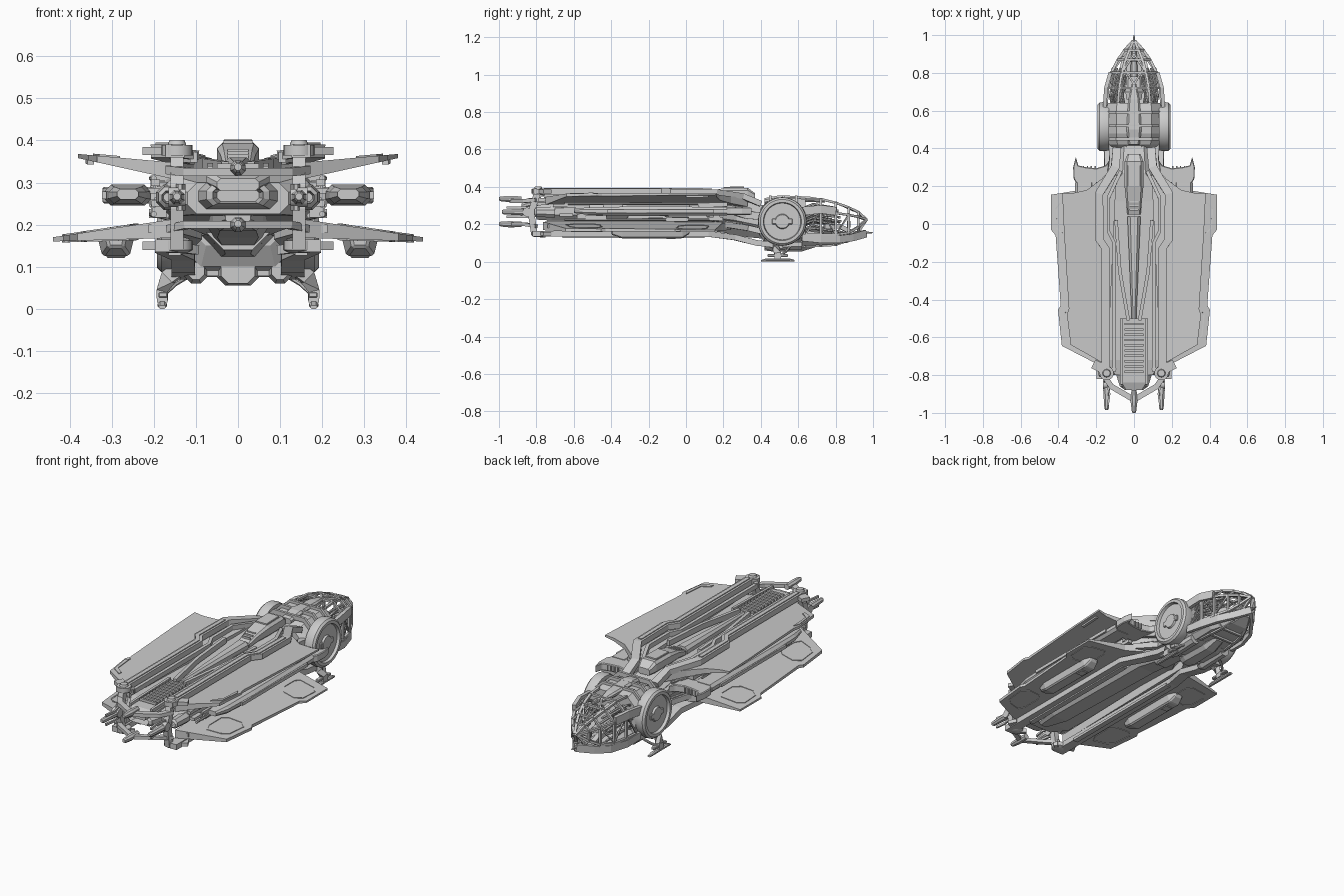
import bpy, bmesh, math, random
from mathutils import Vector
random.seed(4)

def make(name, verts, faces, mirror=False, bevel=0.0, smooth=False):
    me = bpy.data.meshes.new(name)
    me.from_pydata([tuple(v) for v in verts], [], faces)
    bm = bmesh.new(); bm.from_mesh(me)
    bmesh.ops.recalc_face_normals(bm, faces=bm.faces)
    bm.to_mesh(me); bm.free()
    ob = bpy.data.objects.new(name, me)
    bpy.context.collection.objects.link(ob)
    if bevel:
        b = ob.modifiers.new("bevel", 'BEVEL'); b.width = bevel; b.segments = 1
    if mirror:
        ob.modifiers.new("mirror", 'MIRROR').use_clip = False
    if smooth:
        bpy.context.view_layer.objects.active = ob
        ob.select_set(True)
        bpy.ops.object.shade_smooth_by_angle(angle=math.radians(35))
        ob.select_set(False)
    return ob

def skin(rings, closed=False):
    """Faces joining equal rings of points."""
    n, m = len(rings[0]), len(rings)
    f = [(i*n+j, i*n+(j+1) % n, ((i+1) % m)*n+(j+1) % n, ((i+1) % m)*n+j)
         for i in range(m if closed else m-1) for j in range(n)]
    if not closed:
        f += [tuple(range(n)), tuple(range((m-1)*n, m*n))]
    return [v for r in rings for v in r], f

def octo(y, w, z0, z1, c, cx=0):
    """Chamfered rectangle section facing y."""
    return [(cx+x, y, z) for x, z in ((-w+c, z0), (w-c, z0), (w, z0+c), (w, z1-c),
                                      (w-c, z1), (-w+c, z1), (-w, z1-c), (-w, z0+c))]

def loft(name, secs, cx=0, mirror=False, ch=0.3):
    v, f = skin([octo(y, w, a, b, ch*min(2*w, b-a), cx) for y, w, a, b in secs])
    return make(name, v, f, mirror)

def bar(name, pts, w, h=None, n=4, mirror=False, closed=False):
    """Sweep a box (n=4) or round section along a path."""
    h = h or w
    P = [Vector(p) for p in pts]; m = len(P); rings = []
    k = math.sqrt(2) if n == 4 else 1
    upright = closed and all(abs(p.y-P[0].y) < 1e-4 for p in P)
    for i in range(m):
        t = P[(i+1) % m]-P[i-1] if closed else P[min(i+1, m-1)]-P[max(i-1, 0)]
        t.normalize()
        up = Vector((0, 1, 0)) if upright or abs(t.z) > .9 else Vector((0, 0, 1))
        s = t.cross(up).normalized(); u = s.cross(t)
        rings.append([P[i]+s*(w/2*k*math.cos(a))+u*(h/2*k*math.sin(a))
                      for a in [2*math.pi*(j+.5)/n for j in range(n)]])
    v, f = skin(rings, closed)
    return make(name, v, f, mirror, smooth=n > 4)

def lathe(name, prof, c, axis, n=40, mirror=False):
    rings = []
    for d, r in prof:
        ring = []
        for j in range(n):
            a = 2*math.pi*j/n; p, q = r*math.cos(a), r*math.sin(a)
            ring.append((c[0]+d, c[1]+p, c[2]+q) if axis == 'x' else (c[0]+p, c[1]+q, c[2]+d))
        rings.append(ring)
    v, f = skin(rings)
    return make(name, v, f, mirror, smooth=True)

def box(name, c, s, mirror=False, bevel=0.0):
    v = [(c[0]+s[0]*x/2, c[1]+s[1]*y/2, c[2]+s[2]*z/2) for z in (-1, 1)
         for x, y in ((-1, -1), (1, -1), (1, 1), (-1, 1))]
    return make(name, v, skin([v[:4], v[4:]])[1], mirror, bevel)

def plate(name, outline, top, bot, bevel=0.0):
    v, f = skin([[(x, y, bot(x)) for x, y in outline], [(x, y, top(x)) for x, y in outline]])
    return make(name, v, f, True, bevel)

# Wings: lower pair droops, upper pair rises
low_t = lambda x: .170+(.44-x)*.15
low_b = lambda x: .160+(.44-x)*.03
up_t = lambda x: .368-(.38-x)*.09
up_b = lambda x: .358-(.38-x)*.22
lower = [(.13, .24), (.22, .19), (.44, .155), (.44, -.03), (.415, -.06), (.388, -.43),
         (.402, -.455), (.382, -.645), (.15, -.765)]
upper = [(.09, .33), (.17, .24), (.25, .18), (.33, .162), (.38, .165), (.37, -.05), (.345, -.45),
         (.355, -.48), (.335, -.64), (.14, -.75)]
plate("lower_wing", lower, low_t, low_b)
plate("upper_wing", upper, up_t, up_b)
# Outlined hatches on the lower wings, edge strips on the upper
for nm, o in (("front", [(.30, .12), (.39, .11), (.415, .08), (.41, -.02), (.38, -.05), (.31, -.04), (.28, 0), (.28, .09)]),
              ("rear", [(.27, -.46), (.34, -.45), (.37, -.48), (.36, -.59), (.33, -.62), (.26, -.64), (.24, -.60), (.24, -.49)])):
    for fn in (low_t, low_b):
        bar(nm+"_wing_hatch", [(x, y, fn(x)) for x, y in o], .007, .006, mirror=True, closed=True)
plate("upper_wing_panel", [(.33, -.47), (.345, -.50), (.33, -.61), (.28, -.64), (.28, -.62), (.32, -.59)],
      lambda x: up_t(x)+.004, up_b)
bar("upper_wing_tip_hinge", [(.355, .12, .352), (.35, .0, .35)], .015, .014, mirror=True)

# Long booms: upper and lower, bending in to the neck
bar("upper_boom", [(.15, -.82, .375), (.15, -.13, .375), (.185, -.08, .375), (.185, .16, .372),
                   (.10, .30, .35), (.09, .40, .31)], .045, .03, mirror=True)
bar("upper_boom_cap", [(.15, -.76, .391), (.15, -.14, .391), (.185, -.09, .391), (.185, .14, .388)], .022, .008, mirror=True)
bar("upper_boom_inner_rail", [(.105, -.78, .36), (.105, -.1, .36), (.135, -.04, .36), (.135, .14, .36),
                              (.07, .28, .345)], .018, .025, mirror=True)
bar("lower_boom", [(.17, -.82, .15), (.17, .12, .148), (.13, .26, .13), (.13, .38, .10), (.13, .52, .085)],
    .055, .03, mirror=True)
bar("lower_boom_skid", [(.15, -.66, .134), (.15, .1, .134)], .03, .014, mirror=True)
bar("boom_stringer", [(.20, -.74, .19), (.20, .16, .19)], .025, .02, mirror=True)
# Rear cross frame with hubs, struts and prongs
lathe("upper_hub", [(0, .02), (0, .037), (.025, .037), (.025, .022), (.037, .018)], (.145, -.79, .364), 'z', 20, True)
lathe("lower_hub", [(0, .022), (.008, .037), (.03, .037), (.03, .02)], (.145, -.79, .132), 'z', 20, True)
bar("rear_strut", [(.145, -.79, .38), (.145, -.82, .29), (.145, -.825, .24), (.145, -.81, .145)], .03, .035, mirror=True)
for z in (.375, .15):
    bar("hub_outrigger", [(.14, -.78, z), (.215, -.74, z)], .05, .02, mirror=True)
    bar("hub_lower_arm", [(.145, -.8, z-.005), (.10, -.76, z-.01)], .022, mirror=True)
bar("rear_tail_v", [(.16, -.80, .33), (.12, -.86, .325), (0, -.93, .325)], .03, .02, mirror=True)
bar("rear_low_v", [(.16, -.80, .19), (.12, -.86, .2), (0, -.93, .2)], .025, .018, mirror=True)
for x, z, y0, y1 in ((.145, .265, -.82, -.985), (0, .335, -.88, -1.0), (0, .2, -.88, -1.0)):
    loft("rear_prong", [(y0, .014, z-.014, z+.014), (y0-.06, .018, z-.017, z+.017),
                        (y1+.01, .012, z-.012, z+.014), (y1, .008, z-.006, z+.01)], x, x > 0)
for z in (.24, .29):
    bar("strut_fork", [(.145, -.82, z), (.13, -.9, z), (.138, -.96, z)], .01, .012, mirror=True)
lathe("strut_roller", [(-.02, .015), (-.02, .024), (.02, .024), (.02, .015)], (.145, -.85, .265), 'x', 14, True)

# Central hull and rear nozzle stack
loft("main_hull", [(-.80, .12, .225, .30), (-.72, .18, .22, .315), (-.2, .19, .22, .32), (.12, .19, .205, .325),
                   (.27, .11, .17, .335), (.42, .10, .14, .30)])
loft("rear_nozzle", [(-.78, .10, .235, .30), (-.86, .075, .245, .295), (-.87, .06, .25, .29), (-.82, .05, .255, .285)])
loft("side_exhaust", [(-.70, .03, .235, .295), (-.80, .024, .24, .29), (-.81, .016, .25, .28), (-.77, .012, .255, .275)],
     .165, True)
loft("belly_keel", [(-.74, .03, .20, .24), (-.6, .06, .185, .24), (.1, .07, .17, .24), (.3, .05, .14, .2)])
# Dorsal details: tapering spine, V rails, louvre bay
loft("dorsal_spine", [(.04, .035, .31, .36), (-.5, .012, .31, .345)])
bar("dorsal_v_rail", [(.095, .02, .345), (.075, -.25, .342), (.03, -.51, .335)], .018, .03, mirror=True)
loft("louvre_bay", [(-.5, .07, .30, .335), (-.84, .075, .29, .325), (-.88, .05, .28, .31)])
bar("louvre_frame", [(.066, -.5, .338), (.066, -.85, .33)], .014, .018, mirror=True)
for i in range(10):
    box("louvre", (0, -.53-i*.028, .338), (.10, .012, .014))
# Top sensor box
loft("dorsal_box", [(.37, .035, .33, .365), (.33, .05, .33, .395), (.2, .05, .33, .393), (.12, .042, .33, .375),
                    (.05, .035, .32, .35)], ch=.2)
loft("dorsal_box_lid", [(.31, .035, .39, .402), (.2, .035, .39, .40)], ch=.2)
for i in range(3):
    box("box_vent", (0, .075+i*.022, .362+i*.006), (.05, .008, .012))

# Mid side pods with horned open intakes
v, f = skin([[(x, y, z) for x, y in ((.13, .34), (.15, .31), (.2, .295), (.25, .30), (.295, .31), (.308, .355),
                                     (.322, .30), (.32, .24), (.295, .2), (.26, .18), (.15, .15))] for z in (.25, .29)])
make("intake_scoop", v, f, True, .004)
loft("side_pod", [(.22, .05, .247, .293), (-.3, .055, .245, .295), (-.52, .045, .25, .29), (-.6, .025, .26, .285)],
     .262, True)
bar("side_pod_rail", [(.318, .15, .27), (.318, -.42, .27)], .01, .018, mirror=True)
for i in range(5):
    box("intake_fin", (.205+i*.021, .297, .27), (.006, .02, .03), True)
# Underwing stores: tapered tubs
rings = [[(.29+w*a, y, z) for a, z in ((-1, .175), (1, .175), (.72, zb), (-.72, zb))]
         for y, w, zb in ((.02, .03, .15), (-.02, .045, .125), (-.34, .045, .125), (-.4, .025, .145))]
make("underwing_pod", *skin(rings), mirror=True, bevel=.006)
box("pod_latch", (.29, -.08, .126), (.045, .05, .01), True, .003)

# Surface machinery along the hull flanks
for i in range(36):
    y = random.uniform(-.68, .18)
    box("hull_machinery", (random.uniform(.175, .2), y, random.uniform(.225, .315)),
        (random.uniform(.02, .04), random.uniform(.03, .12), random.uniform(.01, .025)), True)
for z in (.225, .31):
    bar("hull_conduit", [(.2, -.65, z), (.205, -.2, z), (.2, .12, z), (.12, .3, z-.02)], .014, n=8, mirror=True)

# Neck
loft("neck_core", [(.22, .085, .14, .34), (.34, .075, .13, .31), (.45, .10, .12, .30)])
bar("neck_strut", [(.15, .2, .29), (.115, .32, .25), (.12, .45, .24)], .03, .04, mirror=True)
bar("neck_side_strut", [(.17, .2, .2), (.10, .33, .18), (.13, .46, .15)], .03, .03, mirror=True)

# Cockpit drum and big side wheels
loft("cockpit_drum", [(.39, .10, .15, .27), (.42, .13, .10, .31), (.48, .145, .075, .335), (.6, .145, .075, .34),
                      (.64, .14, .085, .33)], ch=.2)
for y in (.45, .52, .59):
    bar("drum_band", octo(y, .152, .09, .342, .06), .025, .014, closed=True)
lathe("side_wheel", [(0, .10), (0, .125), (.03, .13), (.05, .128), (.06, .118), (.06, .102), (.045, .098), (.045, .04),
                     (.055, .036), (.055, .01)], (.132, .515, .215), 'x', 48, True)
box("wheel_center_bar", (.18, .515, .215), (.012, .11, .03), True, .003)
loft("roof_ridge", [(.42, .03, .31, .34), (.5, .04, .32, .355), (.66, .03, .32, .348), (.74, .012, .315, .335)])
loft("belly_block", [(.42, .04, .06, .12), (.46, .05, .055, .12), (.62, .045, .055, .12), (.7, .03, .08, .12)])
loft("side_belly_block", [(.42, .02, .07, .11), (.45, .028, .06, .12), (.62, .028, .065, .12)], .10, True)

# Glassless cage of ribs and longerons
ribs = [(.64, .145, .085, .335, .06), (.72, .138, .085, .335, .06), (.80, .12, .09, .315, .055),
        (.87, .085, .115, .29, .04), (.92, .05, .16, .265, .025)]
R = [octo(*r) for r in ribs]
for r in R[1:]:
    bar("cage_rib", r, .013, .013, closed=True)
for j in range(8):
    bar("cage_longeron", [r[j] for r in R]+[(R[-1][j][0]*.2, .965, .225)], .014, .012)
bar("cage_brace", [R[0][2], R[1][3], R[2][2], R[3][3]], .009, mirror=True)
bar("roof_brace", [(0, .74, .33), (.05, .82, .308), (0, .9, .272)], .01, mirror=True)
bar("cage_side_fairing", [(.155, .62, .27), (.148, .72, .28), (.125, .80, .27)], .02, .045, mirror=True)
bar("cage_low_fairing", [(.15, .62, .13), (.14, .72, .12), (.11, .82, .12), (.06, .89, .13), (0, .96, .15)], .018, .04, mirror=True)
# Cabin interior
loft("cabin_floor", [(.62, .125, .085, .17), (.75, .115, .09, .15), (.86, .06, .10, .14), (.92, .025, .13, .15)])
loft("pilot_seat", [(.66, .04, .15, .28), (.70, .045, .15, .27), (.72, .045, .15, .19), (.78, .04, .15, .185)])
bar("control_console", [(.05, .88, .16), (.06, .82, .19), (.08, .74, .19)], .03, .025, mirror=True)
box("front_display", (0, .87, .2), (.06, .02, .04), bevel=.005)
for i in range(18):
    x, z = random.uniform(.04, .125), random.uniform(.15, .29)
    bar("cabin_pipe", [(x, .63, z), (x+.01, .68, z+.02), (x*.85, random.uniform(.72, .84), z)], .013, n=6, mirror=True)
# Nose lance
loft("nose_lance", [(.76, .02, .135, .165), (.88, .016, .145, .165), (.98, .006, .15, .16), (1.0, .003, .153, .157)])

# Landing gear
bar("gear_leg", [(.12, .47, .11), (.165, .48, .075), (.18, .49, .045), (.18, .49, .015)], .026, .035, mirror=True)
bar("gear_brace", [(.10, .56, .09), (.15, .54, .06), (.178, .51, .035)], .014, n=8, mirror=True)
box("gear_pad", (.178, .49, .033), (.022, .11, .014), True, .003)
loft("gear_foot", [(.40, .008, 0, .008), (.43, .011, 0, .018), (.55, .011, 0, .018), (.58, .008, .0, .01)], .18, True)
